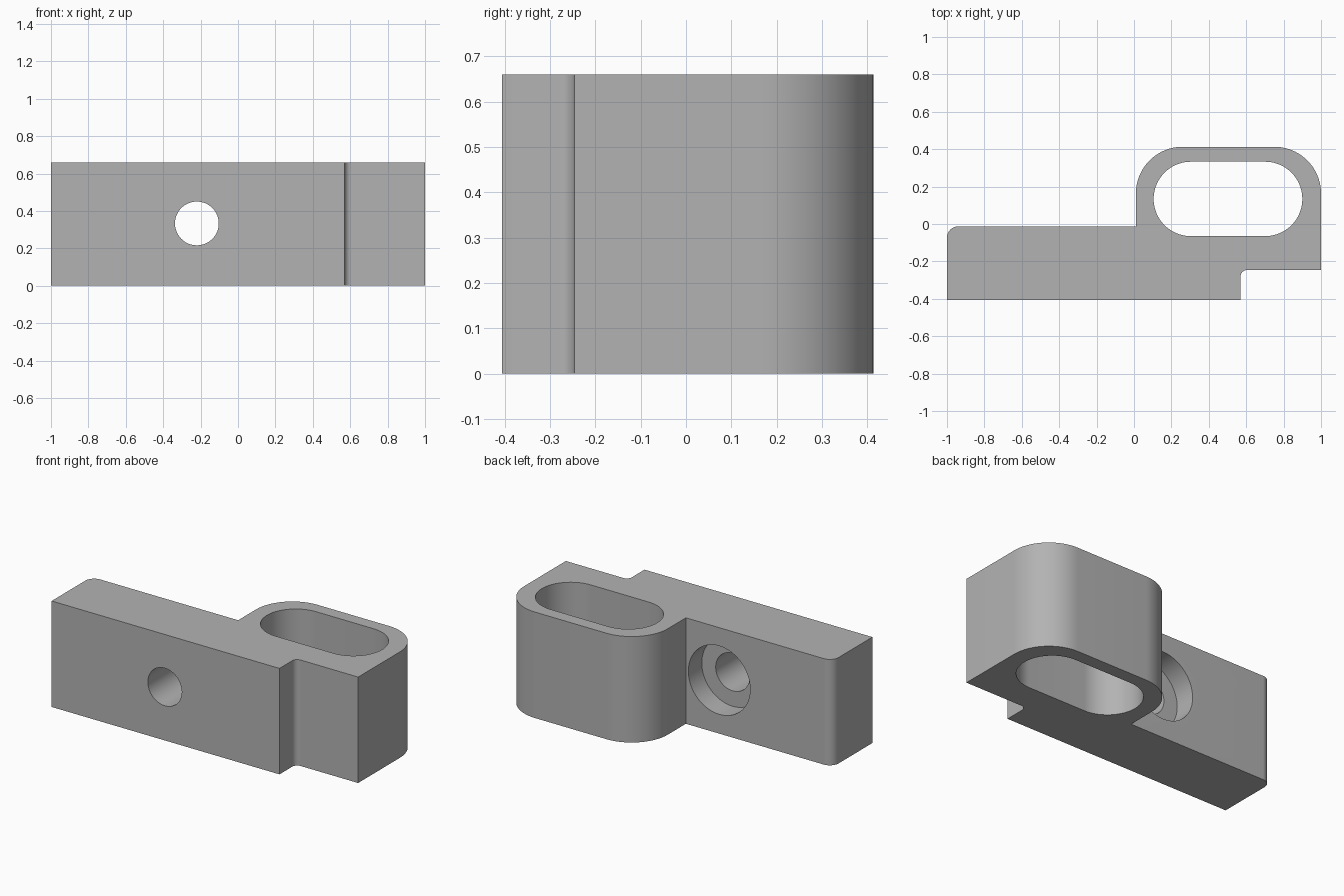
import bpy
import bmesh
from math import cos, sin, pi, radians
from mathutils import Matrix, Vector

if "Cube" in bpy.data.objects:
    bpy.data.objects.remove(bpy.data.objects["Cube"], do_unlink=True)

HEIGHT = 0.66

grey = bpy.data.materials.new("plain grey")
grey.use_nodes = True
grey.diffuse_color = (0.45, 0.45, 0.45, 1)
grey.node_tree.nodes["Principled BSDF"].inputs["Base Color"].default_value = grey.diffuse_color


def rounded(corners, segments=20):
    """Outline through (x, y, radius) corners, each one filleted by its radius."""
    points = []
    for i, (x, y, r) in enumerate(corners):
        p = Vector((x, y))
        if r == 0:
            points.append(p)
            continue
        a = (Vector(corners[i - 1][:2]) - p).normalized()
        b = (Vector(corners[(i + 1) % len(corners)][:2]) - p).normalized()
        centre = p + (a + b) * r
        for k in range(segments + 1):
            t = k / segments * pi / 2
            points.append(centre - b * r * cos(t) - a * r * sin(t))
    return points


def prism(name, outline, z0, z1):
    """Solid made by pulling a flat outline upward."""
    bm = bmesh.new()
    face = bm.faces.new([bm.verts.new((p.x, p.y, z0)) for p in outline])
    top = bmesh.ops.extrude_face_region(bm, geom=[face])["geom"]
    bmesh.ops.translate(bm, vec=(0, 0, z1 - z0),
                        verts=[v for v in top if isinstance(v, bmesh.types.BMVert)])
    bmesh.ops.remove_doubles(bm, verts=bm.verts, dist=1e-5)
    bmesh.ops.recalc_face_normals(bm, faces=bm.faces)
    return add_object(name, bm)


def bore(name, radius, y0, y1):
    """Cylinder along y, centred on the bolt hole."""
    bm = bmesh.new()
    place = Matrix.Translation((-0.22, (y0 + y1) / 2, HEIGHT / 2 + 0.003)) @ Matrix.Rotation(pi / 2, 4, "X")
    bmesh.ops.create_cone(bm, cap_ends=True, segments=64, radius1=radius,
                          radius2=radius, depth=y1 - y0, matrix=place)
    return add_object(name, bm)


def add_object(name, bm):
    mesh = bpy.data.meshes.new(name)
    bm.to_mesh(mesh)
    bm.free()
    mesh.materials.append(grey)
    obj = bpy.data.objects.new(name, mesh)
    bpy.context.collection.objects.link(obj)
    return obj


# Clamp body: long arm, stepped front and rounded lug
bracket = prism("bracket", rounded([
    (-1, -0.406, 0), (0.57, -0.406, 0), (0.57, -0.246, 0.035), (1, -0.246, 0),
    (1, 0.413, 0.25), (0.01, 0.413, 0.25), (0.01, -0.013, 0), (-1, -0.013, 0.06),
]), 0, HEIGHT)

# Slot through the lug, bolt hole and its counterbore in the back
cutters = [
    prism("slot_cutter", rounded([
        (0.105, -0.065, 0.199), (0.9, -0.065, 0.199),
        (0.9, 0.333, 0.199), (0.105, 0.333, 0.199)]), -0.1, HEIGHT + 0.1),
    bore("bolt_hole_cutter", 0.117, -0.6, 0.1),
    bore("counterbore_cutter", 0.213, -0.145, 0.1),
]

bpy.context.view_layer.objects.active = bracket
bracket.select_set(True)
for cutter in cutters:
    cut = bracket.modifiers.new(cutter.name, "BOOLEAN")
    cut.operation = "DIFFERENCE"
    cut.solver = "EXACT"
    cut.object = cutter
    bpy.ops.object.modifier_apply(modifier=cut.name)
    bpy.data.objects.remove(cutter, do_unlink=True)

bpy.ops.object.shade_smooth_by_angle(angle=radians(30))
